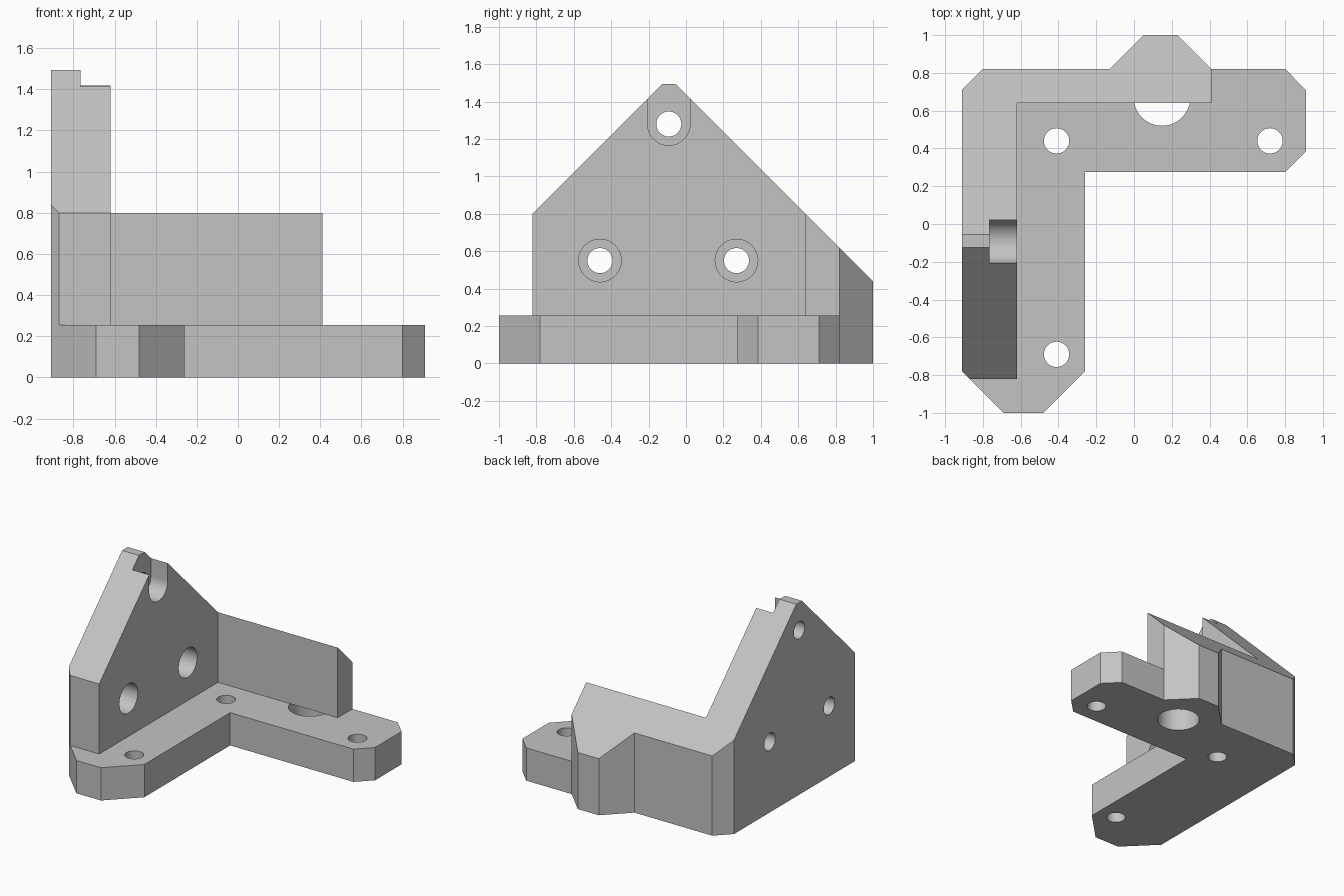
import bpy, bmesh, math
from mathutils import Vector

cube = bpy.data.objects.get("Cube")
if cube:
    bpy.data.objects.remove(cube, do_unlink=True)

grey = bpy.data.materials.new("plain grey")
grey.use_nodes = True
grey.diffuse_color = (0.55, 0.55, 0.55, 1)
grey.node_tree.nodes["Principled BSDF"].inputs["Base Color"].default_value = grey.diffuse_color


def prism(name, outline, lo, hi, axis="Z"):
    """Extrude an outline along Z (points are x, y) or X (points are y, z)."""
    def place(a, b, t):
        return Vector((a, b, t)) if axis == "Z" else Vector((t, a, b))
    bm = bmesh.new()
    bottom = [bm.verts.new(place(a, b, lo)) for a, b in outline]
    top = [bm.verts.new(place(a, b, hi)) for a, b in outline]
    bm.faces.new(bottom)
    bm.faces.new(top)
    n = len(outline)
    for i in range(n):
        j = (i + 1) % n
        bm.faces.new((bottom[i], bottom[j], top[j], top[i]))
    bmesh.ops.recalc_face_normals(bm, faces=bm.faces)
    mesh = bpy.data.meshes.new(name)
    bm.to_mesh(mesh)
    bm.free()
    mesh.materials.append(grey)
    obj = bpy.data.objects.new(name, mesh)
    bpy.context.collection.objects.link(obj)
    return obj


def arc(a, b, r, start=0, sweep=360, steps=48):
    count = steps if sweep == 360 else steps + 1
    angles = [math.radians(start + sweep * i / steps) for i in range(count)]
    return [(a + r * math.cos(t), b + r * math.sin(t)) for t in angles]


def combine(target, tool, operation):
    """Apply a boolean and discard the tool."""
    tool.hide_render = True
    mod = target.modifiers.new("combine", "BOOLEAN")
    mod.object, mod.operation, mod.solver = tool, operation, "EXACT"
    bpy.context.view_layer.objects.active = target
    bpy.ops.object.modifier_apply(modifier=mod.name)
    bpy.data.objects.remove(tool, do_unlink=True)


BASE_TOP = 0.255
LEFT, INNER, SEAT = -0.91, -0.62, -0.765
HOLE, BORE = 0.067, 0.114

# Shared rear outline with the central bulge
rear = [(0.41, 0.82), (0.23, 1), (0.05, 1), (-0.13, 0.82), (-0.8, 0.82), (LEFT, 0.71)]

# L-shaped base plate
bracket = prism("corner_bracket", [
    (LEFT, -0.78), (-0.69, -1), (-0.48, -1), (-0.26, -0.78), (-0.26, 0.275),
    (0.8, 0.275), (0.91, 0.385), (0.91, 0.71), (0.8, 0.82)] + rear, 0, BASE_TOP)

# Upright walls, trimmed by the gabled side profile
walls = prism("walls", [
    (LEFT, -0.78), (-0.87, -0.82), (INNER, -0.82), (INNER, 0.64), (0.41, 0.64)] + rear, 0.1, 1.7)
gable = prism("gable_trim", [
    (-1.02, 0), (1.2, 0), (1.2, 0.24), (-0.055, 1.495), (-0.125, 1.495), (-1.02, 0.6)],
    -1.2, 1.2, "X")
combine(walls, gable, "INTERSECT")
combine(bracket, walls, "UNION")

# Vertical screw holes and the larger blind hole under the rear wall
for x, y in ((-0.41, 0.44), (0.72, 0.44), (-0.41, -0.69)):
    combine(bracket, prism("screw_hole", arc(x, y, HOLE), -0.1, 0.4), "DIFFERENCE")
combine(bracket, prism("large_hole", arc(0.148, 0.67, 0.15), -0.1, BASE_TOP), "DIFFERENCE")

# Counterbored holes through the side wall; the top seat opens upward
for y, z, open_top in ((-0.46, 0.55, False), (0.27, 0.55, False), (-0.092, 1.28, True)):
    combine(bracket, prism("side_hole", arc(y, z, HOLE), -1.1, -0.5, "X"), "DIFFERENCE")
    if open_top:
        seat = arc(y, z, BORE, 180, 180, 24) + [(y + BORE, 1.8), (y - BORE, 1.8)]
    else:
        seat = arc(y, z, BORE)
    combine(bracket, prism("screw_seat", seat, SEAT, -0.5, "X"), "DIFFERENCE")

# Smooth bores, crisp flat faces
bpy.ops.object.select_all(action="DESELECT")
bracket.select_set(True)
bpy.context.view_layer.objects.active = bracket
bpy.ops.object.shade_smooth_by_angle(angle=math.radians(25))
